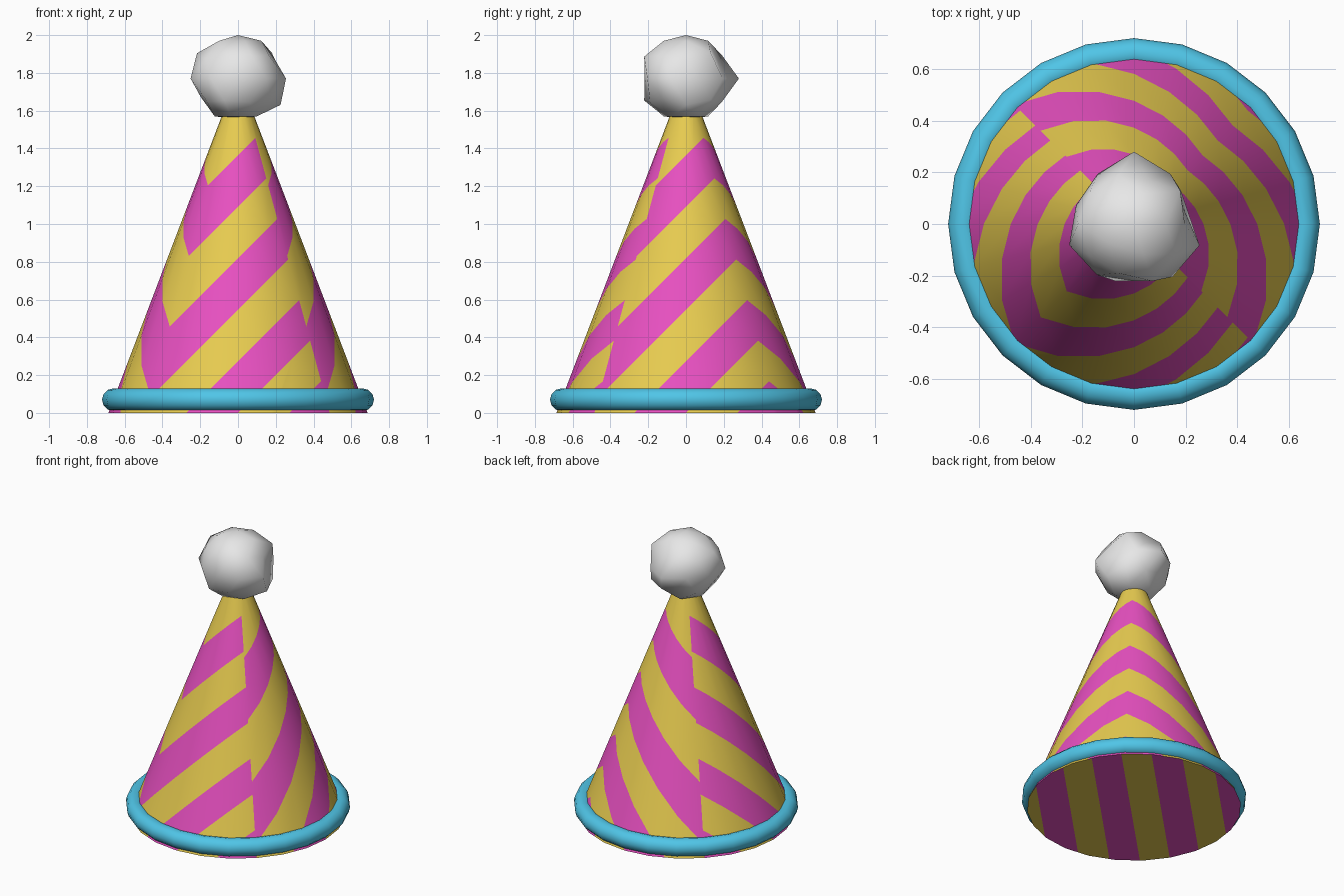
import bpy, bmesh, math
from mathutils import Vector, Matrix

if "Cube" in bpy.data.objects:
    bpy.data.objects.remove(bpy.data.objects["Cube"])


def material(name, rgb):
    m = bpy.data.materials.new(name)
    m.diffuse_color = (*rgb, 1)
    m.use_nodes = True
    m.node_tree.nodes["Principled BSDF"].inputs["Base Color"].default_value = m.diffuse_color
    return m


yellow = material("yellow", (0.8, 0.6, 0.08))
pink = material("pink", (0.8, 0.08, 0.53))
blue = material("sky blue", (0.08, 0.56, 0.8))
white = material("white", (0.8, 0.8, 0.8))


def finish(bm, name, mats, angle):
    me = bpy.data.meshes.new(name)
    bm.to_mesh(me)
    bm.free()
    ob = bpy.data.objects.new(name, me)
    bpy.context.collection.objects.link(ob)
    for m in mats:
        me.materials.append(m)
    bpy.ops.object.select_all(action='DESELECT')
    ob.select_set(True)
    bpy.context.view_layer.objects.active = ob
    bpy.ops.object.shade_smooth_by_angle(angle=math.radians(angle))
    return ob


# Cone with diagonal stripes, projected per side (front/back, left/right, underside)
STRIPE = 0.273
HEIGHT = 1.6
# facing -> (stripe direction, offset)
RULES = {
    'y': (Vector((-1, 0, 1)), 0.0),
    'x': (Vector((0, -1, 1)), 0.0),
    'z': (Vector((-1, 1, 0)), 0.85),
}


def facing(f):
    n = [abs(c) for c in f.normal]
    return 'xyz'[n.index(max(n))]


bm = bmesh.new()
bmesh.ops.create_cone(bm, cap_ends=True, segments=24, radius1=0.686, radius2=0.075,
                      depth=HEIGHT, matrix=Matrix.Translation((0, 0, HEIGHT / 2)))
bm.normal_update()
for side, (d, off) in RULES.items():
    for k in range(-5, 10):
        faces = [f for f in bm.faces if facing(f) == side]
        edges = {e for f in faces for e in f.edges}
        verts = {v for f in faces for v in f.verts}
        co = d * ((k * STRIPE - off) / d.length_squared)
        bmesh.ops.bisect_plane(bm, geom=faces + list(edges) + list(verts), dist=1e-5,
                               plane_co=co, plane_no=d.normalized())
        bm.normal_update()
for f in bm.faces:
    d, off = RULES[facing(f)]
    k = math.floor((f.calc_center_median().dot(d) + off) / STRIPE)
    f.material_index = 1 if k % 2 == 0 else 0
finish(bm, "hat_cone", [yellow, pink], 40)

# Rim ring around the base
bpy.ops.mesh.primitive_torus_add(major_segments=24, minor_segments=12, major_radius=0.66,
                                 minor_radius=0.06, location=(0, 0, 0.07))
rim = bpy.context.object
rim.name = "base_rim"
rim.data.materials.append(blue)
bpy.ops.object.shade_smooth_by_angle(angle=math.radians(60))

# Lumpy pompom: an icosphere whose points have uneven radii
EQUATOR = [0.20, 0.24, 0.28, 0.24, 0.236, 0.264, 0.244, 0.22, 0.253, 0.267]
LUMPS = [
    ((0, 0, 1), 0.23), ((0, 0, -1), 0.215),
    ((0.276, -0.85, 0.447), 0.26), ((0.276, 0.85, 0.447), 0.20),
    ((-0.276, -0.85, -0.447), 0.26), ((-0.276, 0.85, -0.447), 0.20),
    ((-0.85, 0, 0.526), 0.255), ((0.894, 0, 0.447), 0.22),
    ((0.688, 0.5, 0.526), 0.26), ((0.724, 0.526, -0.447), 0.25),
    ((0.85, 0, -0.526), 0.265), ((-0.894, 0, -0.447), 0.22),
]


def lump_radius(p):
    if abs(p.z) < 0.1:
        a = math.degrees(math.atan2(p.y, p.x))
        return EQUATOR[round((a - 18) / 36) % 10]
    for q, r in LUMPS:
        if (p - Vector(q)).length < 0.1:
            return r
    return 0.235


bm = bmesh.new()
bmesh.ops.create_icosphere(bm, subdivisions=2, radius=1)
for v in bm.verts:
    p = v.co.normalized()
    v.co = p * lump_radius(p) + Vector((0, 0, 1.77))
finish(bm, "pompom", [white], 60)
